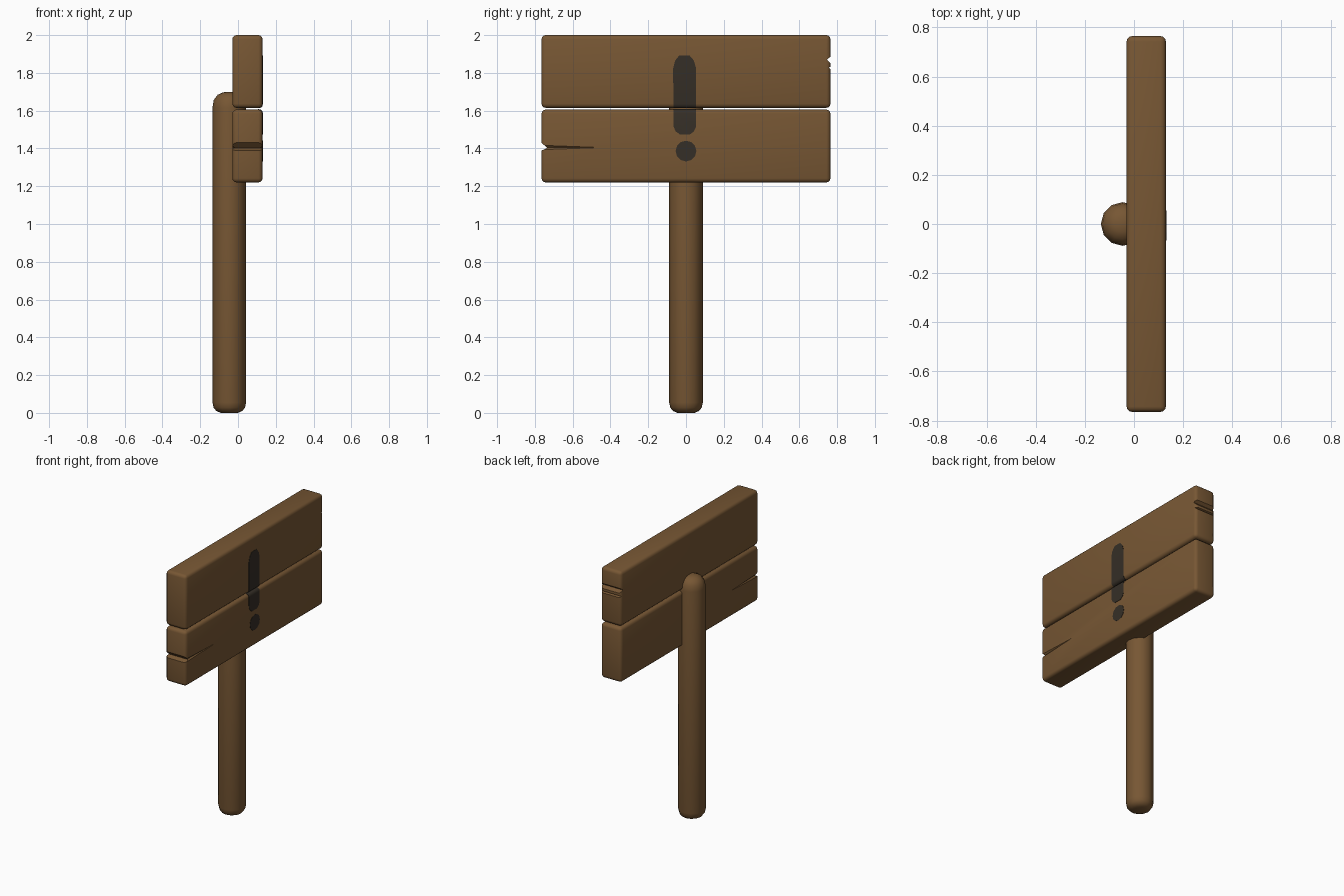
import bpy, bmesh, math
from mathutils import Matrix

if "Cube" in bpy.data.objects:
    bpy.data.objects.remove(bpy.data.objects["Cube"])


def material(name, rgb):
    m = bpy.data.materials.new(name)
    m.diffuse_color = (*rgb, 1)
    m.use_nodes = True
    m.node_tree.nodes["Principled BSDF"].inputs["Base Color"].default_value = m.diffuse_color
    return m


WOOD = material("brown_wood", (0.185, 0.095, 0.034))
PAINT = material("dark_paint", (0.036, 0.028, 0.020))


def finish(name, bm, mat):
    bmesh.ops.recalc_face_normals(bm, faces=bm.faces)
    me = bpy.data.meshes.new(name)
    bm.to_mesh(me)
    bm.free()
    me.materials.append(mat)
    ob = bpy.data.objects.new(name, me)
    bpy.context.collection.objects.link(ob)
    return ob


def plank(name, z0, z1, mat=WOOD, grow=0.0):
    """Rounded board lying along y."""
    bm = bmesh.new()
    bmesh.ops.create_cube(bm, size=1)
    size = (0.16 + 2 * grow, 1.53 + 2 * grow, z1 - z0 + 2 * grow)
    for v in bm.verts:
        v.co = (v.co.x * size[0] + 0.05, v.co.y * size[1], v.co.z * size[2] + (z0 + z1) / 2)
    bmesh.ops.bevel(bm, geom=bm.edges[:], offset=0.022, segments=3, profile=0.5, affect='EDGES')
    return finish(name, bm, mat)


def prism(points, x0, x1, mat=WOOD):
    """Outline in (y, z) extruded along x, used as a cutter."""
    bm = bmesh.new()
    f = bm.faces.new([bm.verts.new((x0, y, z)) for y, z in points])
    r = bmesh.ops.extrude_face_region(bm, geom=[f])
    for v in r["geom"]:
        if isinstance(v, bmesh.types.BMVert):
            v.co.x = x1
    return finish("cutter", bm, mat)


def crack(x):
    """Tapering four-sided spike along y, cuts a shallow split into a board face."""
    bm = bmesh.new()
    bmesh.ops.create_cone(bm, cap_ends=True, segments=4, radius1=0.018, radius2=0.001, depth=0.45,
                          matrix=Matrix.Translation((x, -0.575, 1.405)) @ Matrix.Rotation(-math.pi / 2, 4, 'X'))
    return finish("cutter", bm, WOOD)


def select(ob):
    bpy.ops.object.select_all(action='DESELECT')
    ob.select_set(True)
    bpy.context.view_layer.objects.active = ob


def combine(ob, cutters, operation):
    for c in cutters:
        mod = ob.modifiers.new("cut", 'BOOLEAN')
        mod.operation, mod.solver, mod.object = operation, 'EXACT', c
        select(ob)
        bpy.ops.object.modifier_apply(modifier=mod.name)
        bpy.data.objects.remove(c)


def smooth(ob, angle=40):
    select(ob)
    bpy.ops.object.shade_smooth_by_angle(angle=math.radians(angle))


TOP, LOW = (1.615, 2.0), (1.22, 1.606)

# Upper board with two chips in its end
upper = plank("upper_board", *TOP)
combine(upper, [prism([(0.80, 1.915), (0.746, 1.87), (0.80, 1.815)], -0.1, 0.2),
                prism([(0.80, 1.85), (0.755, 1.828), (0.80, 1.79)], -0.1, 0.2)], 'DIFFERENCE')
smooth(upper)

# Lower board with a split end
lower = plank("lower_board", *LOW)
combine(lower, [prism([(-0.80, 1.465), (-0.735, 1.402), (-0.80, 1.374)], -0.1, 0.2),
                crack(0.135), crack(-0.035)], 'DIFFERENCE')
smooth(lower)

# Painted mark: thin skins following the board faces
bar = [(-0.035, 1.893), (0.018, 1.893), (0.042, 1.865), (0.053, 1.825), (0.053, 1.515), (0.042, 1.49),
       (0.022, 1.475), (-0.033, 1.475), (-0.054, 1.49), (-0.066, 1.515), (-0.068, 1.825), (-0.058, 1.865)]
dot = [(0.055 * math.cos(math.tau * i / 12), 1.386 + 0.055 * math.sin(math.tau * i / 12)) for i in range(12)]
for name, span, outline in (("upper_mark", TOP, bar), ("lower_mark", LOW, bar), ("mark_dot", LOW, dot)):
    skin = plank(name, *span, mat=PAINT, grow=0.002)
    combine(skin, [prism(outline, 0.105, 0.2, PAINT)], 'INTERSECT')
    smooth(skin)

# Post with rounded ends, turned from a profile
profile = [(0.0, 0.0), (0.045, 0.0), (0.069, 0.010), (0.083, 0.028), (0.089, 0.055),
           (0.089, 1.615), (0.083, 1.655), (0.062, 1.684), (0.033, 1.697), (0.0, 1.70)]
bm = bmesh.new()
verts = [bm.verts.new((r, 0, z)) for r, z in profile]
edges = [bm.edges.new(p) for p in zip(verts, verts[1:])]
bmesh.ops.spin(bm, geom=verts + edges, cent=(0, 0, 0), axis=(0, 0, 1), angle=math.tau, steps=12)
bmesh.ops.remove_doubles(bm, verts=bm.verts, dist=0.0005)
bmesh.ops.translate(bm, verts=bm.verts, vec=(-0.046, 0, 0))
smooth(finish("post", bm, WOOD), 50)
